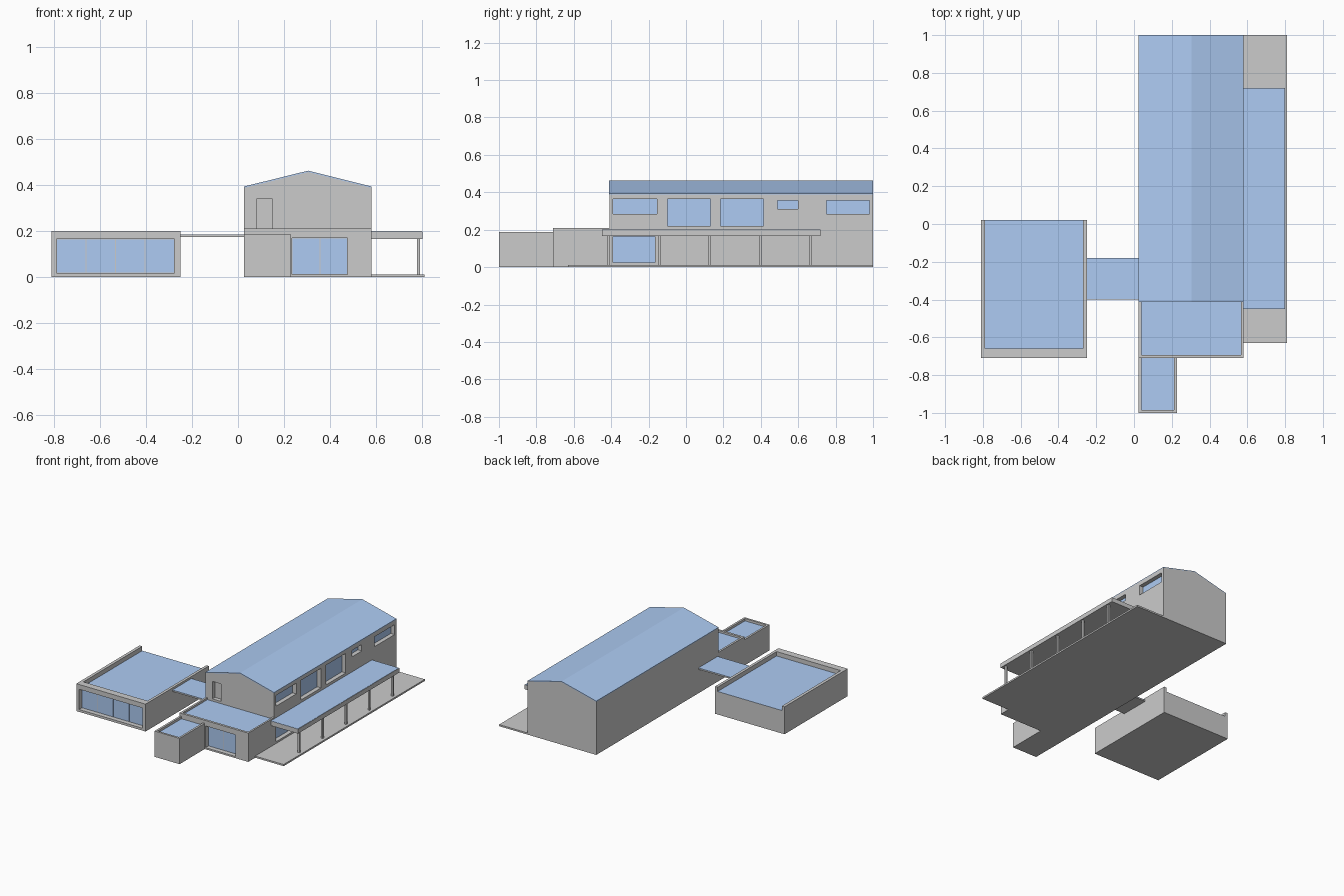
import bpy, bmesh

if "Cube" in bpy.data.objects:
    bpy.data.objects.remove(bpy.data.objects["Cube"])

blue = bpy.data.materials.new("blue_surface")
blue.diffuse_color = (0.42, 0.60, 0.90, 1)
blue.use_nodes = True
blue.node_tree.nodes["Principled BSDF"].inputs["Base Color"].default_value = blue.diffuse_color


def make(name, bm, mat=None):
    bmesh.ops.recalc_face_normals(bm, faces=bm.faces)
    me = bpy.data.meshes.new(name)
    bm.to_mesh(me)
    bm.free()
    ob = bpy.data.objects.new(name, me)
    bpy.context.collection.objects.link(ob)
    if mat:
        me.materials.append(mat)
    return ob


def add_box(bm, x0, x1, y0, y1, z0, z1):
    vs = bmesh.ops.create_cube(bm, size=1)["verts"]
    bmesh.ops.scale(bm, vec=(x1 - x0, y1 - y0, z1 - z0), verts=vs)
    bmesh.ops.translate(bm, vec=((x0 + x1) / 2, (y0 + y1) / 2, (z0 + z1) / 2), verts=vs)


def box(name, *dims, mat=None):
    bm = bmesh.new()
    add_box(bm, *dims)
    return make(name, bm, mat)


def prism(name, profile, y0, y1, mat=None):
    # extrude an xz outline along y
    bm = bmesh.new()
    face = bm.faces.new([bm.verts.new((x, y0, z)) for x, z in profile])
    out = bmesh.ops.extrude_face_region(bm, geom=[face])["geom"]
    moved = [g for g in out if isinstance(g, bmesh.types.BMVert)]
    bmesh.ops.translate(bm, vec=(0, y1 - y0, 0), verts=moved)
    return make(name, bm, mat)


def cut(ob, boxes):
    # subtract disjoint boxes, then discard the cutter
    bm = bmesh.new()
    for b in boxes:
        add_box(bm, *b)
    cutter = make("cutter", bm)
    cutter.hide_render = True
    mod = ob.modifiers.new("openings", "BOOLEAN")
    mod.operation, mod.solver, mod.object = "DIFFERENCE", "EXACT", cutter
    bpy.context.view_layer.objects.active = ob
    bpy.ops.object.modifier_apply(modifier=mod.name)
    bpy.data.objects.remove(cutter)


DEPTH, PANE = 0.035, 0.004


def front_glass(name, x0, x1, y, z0, z1, panes):
    # panes at the back of a front-facing recess, with slim gaps between
    w = (x1 - x0) / panes
    bm = bmesh.new()
    for i in range(panes):
        add_box(bm, x0 + i * w + 0.002, x0 + (i + 1) * w - 0.002,
                y + DEPTH - PANE, y + DEPTH + PANE, z0 + 0.002, z1 - 0.002)
    make(name, bm, blue)


# main house with gabled body and blue roof skin
X0, XR, X1, SKIN = 0.025, 0.305, 0.58, 0.006
house = prism("house_body", [(X0, 0), (X1, 0), (X1, 0.393 - SKIN),
                             (XR, 0.462 - SKIN), (X0, 0.393 - SKIN)], -0.41, 1.0)
prism("house_roof", [(X0, 0.393 - SKIN), (XR, 0.462 - SKIN), (X1, 0.393 - SKIN),
                     (X1, 0.393), (XR, 0.462), (X0, 0.393)], -0.412, 1.0, blue)

# right side windows: y0, y1, z0, z1
windows = [(-0.39, -0.155, 0.285, 0.363), (-0.10, 0.13, 0.22, 0.363),
           (0.185, 0.415, 0.22, 0.363), (0.49, 0.60, 0.31, 0.357),
           (0.75, 0.98, 0.285, 0.357), (-0.39, -0.165, 0.025, 0.163)]
cut(house, [(X1 - DEPTH, X1 + 0.1, *w) for w in windows]
    + [(0.08, 0.15, -0.5, -0.41 + DEPTH, 0.212, 0.34)])
for i, w in enumerate(windows):
    box(f"side_window_{i + 1}", X1 - DEPTH - PANE, X1 - DEPTH + PANE, *w, mat=blue)
box("upper_door", 0.08, 0.143, -0.38, -0.37, 0.212, 0.333)

# low front block with parapet and glazed opening
front = box("front_block", X0, X1, -0.71, -0.41, 0, 0.21)
cut(front, [(0.04, 0.567, -0.693, -0.3, 0.195, 0.3),
            (0.235, 0.475, -0.8, -0.71 + DEPTH, 0.012, 0.17)])
box("front_block_roof", 0.04, 0.567, -0.693, -0.41, 0.193, 0.196, mat=blue)
front_glass("front_block_glass", 0.235, 0.475, -0.71, 0.012, 0.17, 2)

# small store at the very front
store = box("small_block", X0, 0.228, -1.0, -0.71, 0, 0.188)
cut(store, [(0.04, 0.213, -0.985, -0.6, 0.17, 0.3)])
box("small_block_roof", 0.04, 0.213, -0.985, -0.71, 0.168, 0.171, mat=blue)

# left pavilion: parapet on three sides, roof open at the back
pav = box("pavilion", -0.81, -0.25, -0.71, 0.02, 0, 0.20)
cut(pav, [(-0.788, -0.27, -0.66, 0.1, 0.167, 0.3),
          (-0.787, -0.275, -0.8, -0.71 + DEPTH, 0.017, 0.165)])
box("pavilion_roof", -0.788, -0.27, -0.66, 0.02, 0.165, 0.168, mat=blue)
front_glass("pavilion_glass", -0.787, -0.275, -0.71, 0.017, 0.165, 4)

# covered link between pavilion and house
box("link_slab", -0.25, X0, -0.40, -0.18, 0.174, 0.183)
box("link_roof", -0.25, X0, -0.40, -0.18, 0.182, 0.185, mat=blue)

# terrace, canopy and posts on the right side
box("terrace", X1, 0.81, -0.63, 1.0, 0, 0.012)
box("canopy", X1, 0.80, -0.45, 0.72, 0.166, 0.198)
box("canopy_roof", X1, 0.798, -0.449, 0.718, 0.197, 0.2, mat=blue)
for i in range(5):
    y = -0.413 + i * 0.27
    box(f"canopy_post_{i + 1}", 0.776, 0.79, y - 0.007, y + 0.007, 0.012, 0.166)
